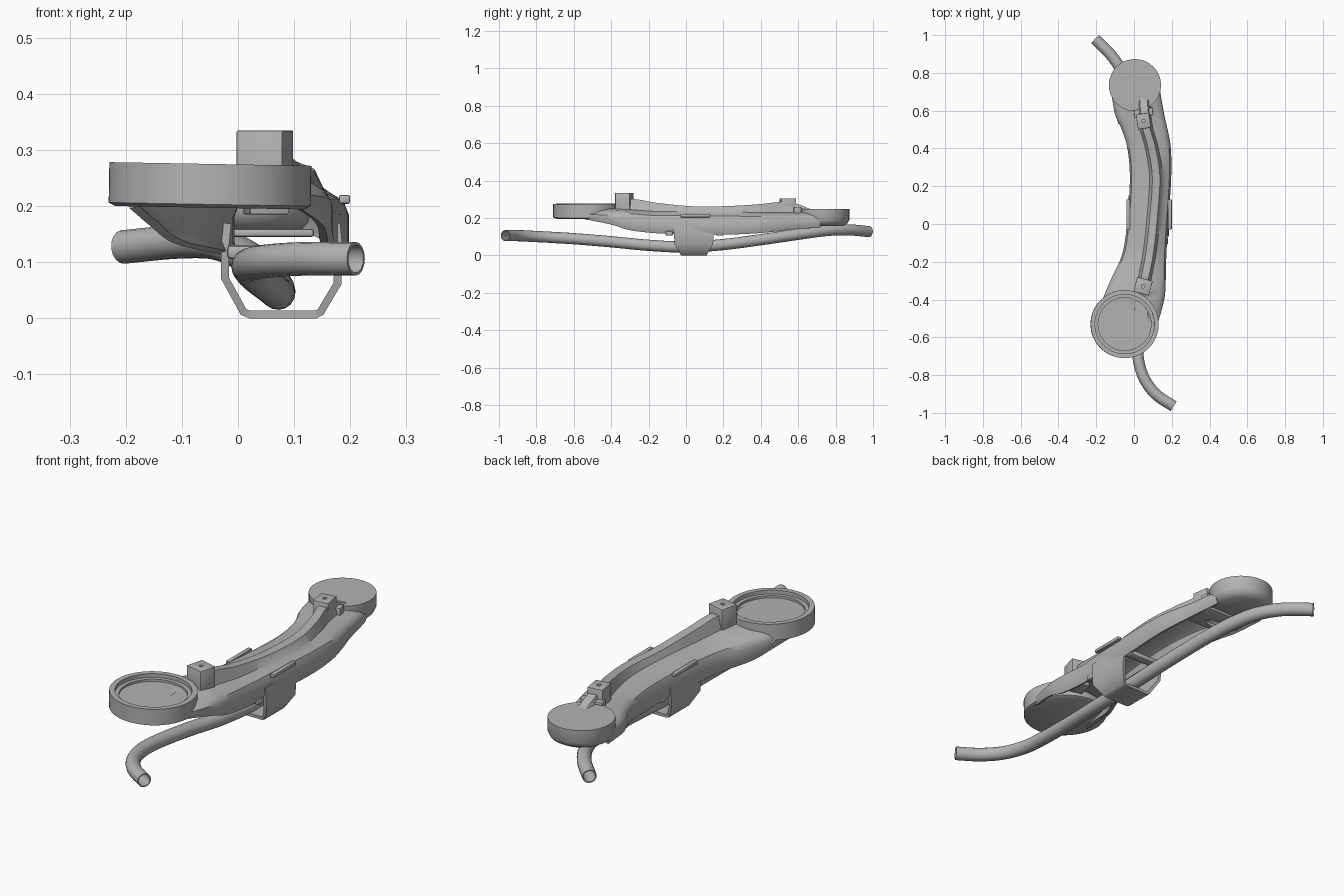
import bpy, bmesh, math
from mathutils import Vector

if "Cube" in bpy.data.objects:
    bpy.data.objects.remove(bpy.data.objects["Cube"], do_unlink=True)

grey = bpy.data.materials.new("plain_grey")
grey.use_nodes = True
colour = (0.45, 0.45, 0.45, 1)
grey.diffuse_color = colour
grey.node_tree.nodes["Principled BSDF"].inputs["Base Color"].default_value = colour


def finish(ob, angle=35):
    """Apply modifiers, smooth the shading and set the material."""
    bpy.ops.object.select_all(action="DESELECT")
    ob.select_set(True)
    bpy.context.view_layer.objects.active = ob
    bpy.ops.object.convert(target="MESH")
    ob = bpy.context.object
    ob.data.materials.clear()
    ob.data.materials.append(grey)
    bpy.ops.object.shade_smooth_by_angle(angle=math.radians(angle))
    return ob


def new_object(name, bm):
    mesh = bpy.data.meshes.new(name)
    bm.to_mesh(mesh)
    bm.free()
    ob = bpy.data.objects.new(name, mesh)
    bpy.context.collection.objects.link(ob)
    return ob


def smooth_rows(rows, steps):
    """Catmull-Rom interpolation through rows of numbers."""
    pts = [Vector(r) for r in rows]
    pts = [2 * pts[0] - pts[1]] + pts + [2 * pts[-1] - pts[-2]]
    out = []
    for a, b, c, d in zip(pts, pts[1:], pts[2:], pts[3:]):
        for k in range(steps):
            t = k / steps
            out.append(b + (c - a) * (t / 2) + (2 * a - 5 * b + 4 * c - d) * (t * t / 2)
                       + (3 * b - a - 3 * c + d) * (t ** 3 / 2))
    return out + [pts[-2]]


def loft(name, sections, thickness, offset):
    """Skin open sections and thicken the sheet."""
    bm = bmesh.new()
    rows = [[bm.verts.new(p) for p in s] for s in sections]
    for a, b in zip(rows, rows[1:]):
        for j in range(len(a) - 1):
            bm.faces.new((a[j], a[j + 1], b[j + 1], b[j]))
    ob = new_object(name, bm)
    mod = ob.modifiers.new("wall", "SOLIDIFY")
    mod.thickness, mod.offset = thickness, offset
    return finish(ob)


def lathe(name, profile, centre, tilt=0):
    bm = bmesh.new()
    verts = [bm.verts.new((r, 0, z - centre[2])) for r, z in profile]
    edges = [bm.edges.new(pair) for pair in zip(verts, verts[1:])]
    bmesh.ops.spin(bm, geom=verts + edges, cent=(0, 0, 0), axis=(0, 0, 1),
                   angle=math.tau, steps=64)
    bmesh.ops.remove_doubles(bm, verts=bm.verts, dist=0.0001)
    bmesh.ops.recalc_face_normals(bm, faces=bm.faces)
    ob = new_object(name, bm)
    ob.location, ob.rotation_euler.y = centre, tilt
    return finish(ob)


def box(name, centre, size, turn=0, bevel=0.004):
    bm = bmesh.new()
    bmesh.ops.create_cube(bm, size=1)
    bmesh.ops.scale(bm, vec=size, verts=bm.verts)
    ob = new_object(name, bm)
    ob.location, ob.rotation_euler.z = centre, turn
    mod = ob.modifiers.new("edge", "BEVEL")
    mod.width, mod.segments = bevel, 2
    return ob


def drill(ob, radius, centre, stretch=1):
    """Cut a round or stretched hole downward."""
    bpy.ops.mesh.primitive_cylinder_add(vertices=24, radius=radius, depth=0.08, location=centre)
    cutter = bpy.context.object
    cutter.name, cutter.hide_render = "hole_cutter", True
    cutter.scale.x = stretch
    mod = ob.modifiers.new("hole", "BOOLEAN")
    mod.object, mod.solver = cutter, "EXACT"
    bpy.context.view_layer.update()
    ob = finish(ob)
    bpy.data.objects.remove(cutter, do_unlink=True)
    return ob


# Arm: hollow curved shell with a raised rib
# y, left edge, right edge, rib x, bottom z, shoulder z, rib z
stations = [
    (-.55, -.20, .12, .04, .195, .235, .235),
    (-.40, -.165, .16, .04, .165, .24, .245),
    (-.30, -.125, .168, .055, .135, .235, .30),
    (-.15, -.06, .172, .083, .118, .225, .28),
    (.05, -.033, .185, .105, .112, .225, .262),
    (.25, -.022, .197, .117, .112, .222, .265),
    (.40, -.035, .195, .095, .12, .22, .275),
    (.50, -.065, .178, .067, .13, .22, .285),
    (.58, -.10, .16, .055, .14, .22, .28),
    (.72, -.125, .135, .05, .15, .225, .225),
]
sections = []
for y, lo, hi, rib, bot, sh, top in smooth_rows(stations, 6):
    mid = bot + 0.65 * (sh - bot)
    outline = [(lo + .008, bot), (lo, bot + .02), (lo, mid), (lo + .01, sh - .012),
               (lo + .03, sh), (rib - .035, sh + .01), (rib - .02, top),
               (rib + .02, top), (rib + .035, sh + .01), (hi - .03, sh),
               (hi - .01, sh - .012), (hi, mid), (hi, bot + .02), (hi - .008, bot)]
    sections.append([(x, y, z) for x, z in outline])
loft("arm_shell", sections, 0.016, -1)

# Front dish with stepped recess, and rear round pad
lathe("front_dish", [(0, .197), (.168, .197), (.18, .203), (.18, .275), (.157, .275),
                     (.157, .258), (.14, .258), (.14, .248), (0, .248)],
      (-.05, -.53, .235), 0.018)
lathe("rear_pad", [(0, .157), (.105, .157), (.128, .17), (.138, .19), (.138, .248), (0, .248)],
      (.005, .735, .2))

# Mounting posts with screw holes
for name, x, y, top, size, turn in (("front_post", .048, -.33, .335, (.085, .08), -.25),
                                    ("rear_post", .05, .545, .305, (.07, .08), .15)):
    post = box(name, (x, y, top - .06), (*size, .12), turn, .003)
    drill(post, .009, (x, y, top))
finish(box("rear_post_flange", (.05, .59, .235), (.1, .04, .05), .15))

# Rear floor plate with slot
plate = box("rear_floor", (.025, .60, .152), (.22, .14, .014))
drill(plate, .022, (.03, .58, .15), 2)

# Strap bracket around the tube, narrower at its base
strap = [(-.026, .17, 1), (-.03, .13, 1), (-.03, .07, .95), (.005, .006, .66),
         (.02, 0, .64), (.14, 0, .64), (.152, .006, .66), (.184, .06, .95),
         (.186, .13, 1), (.182, .17, 1)]
loft("strap_bracket", [[(x, .042 + side * .108 * w, z) for x, z, w in strap]
                       for side in (-1, 1)], 0.014, 1)

# Side lips and underside pegs
for side, x in (("right", -.03), ("left", .19)):
    finish(box(side + "_lip", (x, .05, .212), (.02, .16, .016)))
for name, y in (("front_peg", -.09), ("rear_peg", .18)):
    finish(box(name, (.08, y, .118), (.2, .04, .025), 0, .008))

# Bent hollow tube
path = [(.21, -.965, .106), (.12, -.905, .106), (.055, -.82, .102), (.022, -.71, .096),
        (.02, -.58, .088), (.035, -.4, .073), (.06, -.2, .054), (.072, 0, .045),
        (.068, .2, .058), (.045, .4, .084), (.01, .6, .113), (-.04, .76, .134),
        (-.11, .88, .136), (-.205, .978, .127)]
curve = bpy.data.curves.new("bent_tube", "CURVE")
curve.dimensions = "3D"
curve.bevel_depth, curve.bevel_resolution = 0.03, 6
points = smooth_rows(path, 5)
spline = curve.splines.new("POLY")
spline.points.add(len(points) - 1)
for p, co in zip(spline.points, points):
    p.co = (*co, 1)
tube = bpy.data.objects.new("bent_tube", curve)
bpy.context.collection.objects.link(tube)
tube = finish(tube)
wall = tube.modifiers.new("wall", "SOLIDIFY")
wall.thickness, wall.offset = 0.005, -1
finish(tube)
